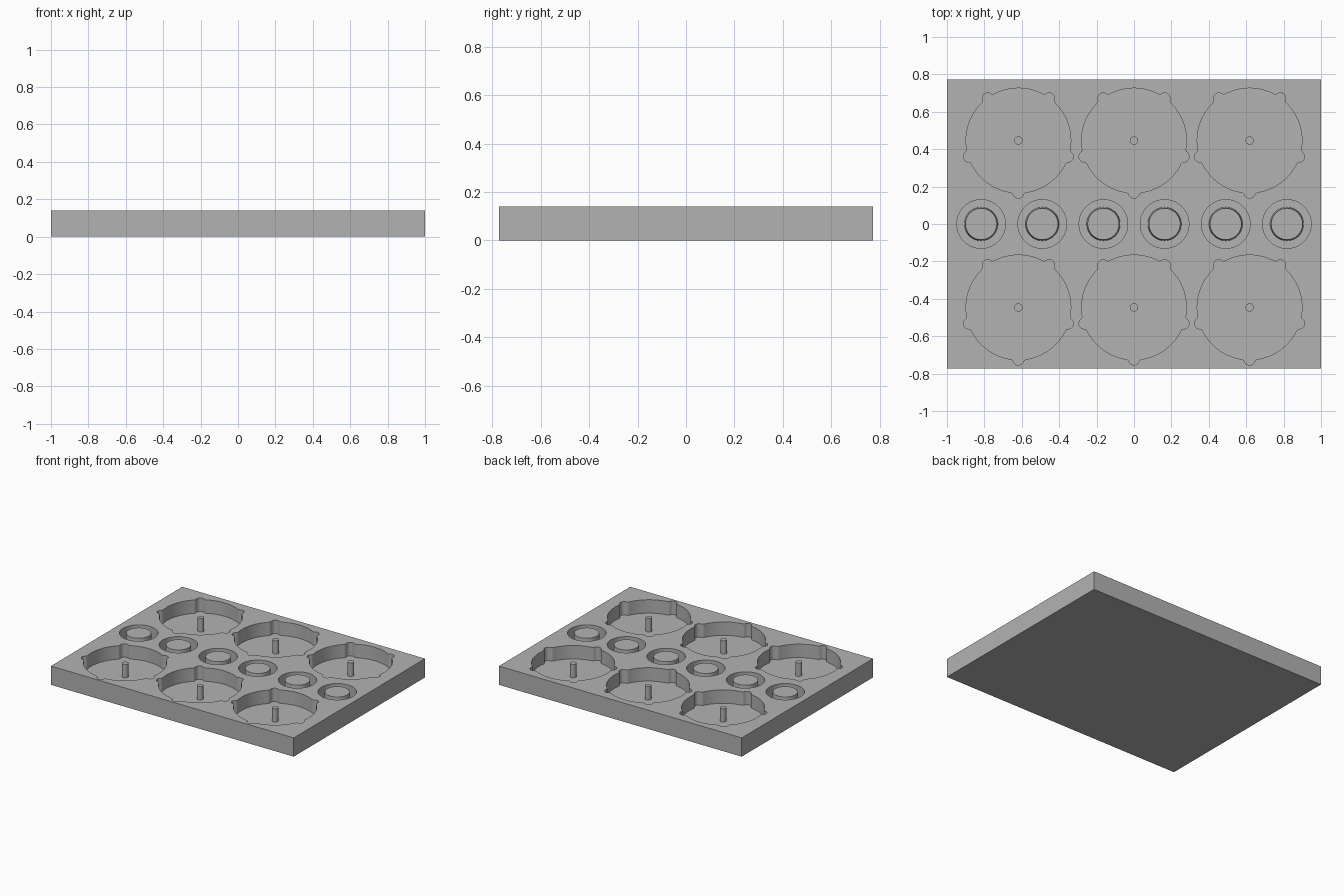
import bpy
import bmesh
from math import cos, sin, pi, sqrt, radians

cube = bpy.data.objects.get("Cube")
if cube:
    bpy.data.objects.remove(cube, do_unlink=True)

WIDTH, DEPTH, HEIGHT = 2.0, 1.545, 0.14
FLOOR = 0.04          # bottom of the pockets and ring grooves
POCKET_R, LOBE_R = 0.28, 0.028

grey = bpy.data.materials.new("plain_grey")
grey.use_nodes = True
grey.diffuse_color = (0.45, 0.45, 0.45, 1)
grey.node_tree.nodes["Principled BSDF"].inputs["Base Color"].default_value = grey.diffuse_color


def prism(name, bottom, top, z0, z1, x=0, y=0):
    """Closed solid between two matching outlines."""
    bm = bmesh.new()
    low = [bm.verts.new((px, py, z0)) for px, py in bottom]
    high = [bm.verts.new((px, py, z1)) for px, py in top]
    n = len(low)
    bm.faces.new(low[::-1])
    bm.faces.new(high)
    for i in range(n):
        j = (i + 1) % n
        bm.faces.new((low[i], low[j], high[j], high[i]))
    mesh = bpy.data.meshes.new(name)
    bm.to_mesh(mesh)
    bm.free()
    mesh.materials.append(grey)
    obj = bpy.data.objects.new(name, mesh)
    obj.location = (x, y, 0)
    bpy.context.collection.objects.link(obj)
    return obj


def circle(r, n=64):
    return [(r * cos(2 * pi * i / n), r * sin(2 * pi * i / n)) for i in range(n)]


def lobed_outline(n=360):
    """Circle with five small rounded notches, one pointing to the front."""
    pts = []
    step = 2 * pi / 5
    for i in range(n):
        a = 2 * pi * i / n
        off = (a + pi / 2 + step / 2) % step - step / 2
        side = abs(off) * POCKET_R
        bump = sqrt(max(LOBE_R ** 2 - side ** 2, 0))
        flare = 0.006 * max(0, 1 - max(side - LOBE_R, 0) / 0.014) ** 2
        r = POCKET_R + max(bump, flare)
        pts.append((r * cos(a), r * sin(a)))
    return pts


def smooth(obj):
    bpy.ops.object.select_all(action='DESELECT')
    obj.select_set(True)
    bpy.context.view_layer.objects.active = obj
    bpy.ops.object.shade_smooth_by_angle(angle=radians(30))


# Tray block
hw, hd = WIDTH / 2, DEPTH / 2
corners = [(-hw, -hd), (hw, -hd), (hw, hd), (-hw, hd)]
tray = prism("tray", corners, corners, 0, HEIGHT)

pocket_spots = [(x, y) for y in (-0.446, 0.446) for x in (-0.618, 0, 0.618)]
ring_spots = [((i - 2.5) * 0.327, 0) for i in range(6)]

# Cutters for the lobed pockets and the round recesses
lobed, recess = lobed_outline(), circle(0.13, 96)
cutters = [prism("pocket_cutter", lobed, lobed, FLOOR, HEIGHT + 0.1, x, y)
           for x, y in pocket_spots]
cutters += [prism("ring_cutter", recess, recess, FLOOR, HEIGHT + 0.1, x, y)
            for x, y in ring_spots]

for cutter in cutters:
    cut = tray.modifiers.new("cut", 'BOOLEAN')
    cut.operation = 'DIFFERENCE'
    cut.solver = 'EXACT'
    cut.object = cutter
    bpy.context.view_layer.objects.active = tray
    bpy.ops.object.modifier_apply(modifier=cut.name)
for cutter in cutters:
    bpy.data.objects.remove(cutter, do_unlink=True)
smooth(tray)

# Centre pins of the pockets
for x, y in pocket_spots:
    smooth(prism("pocket_pin", circle(0.022, 32), circle(0.022, 32),
                 FLOOR - 0.005, HEIGHT, x, y))

# Slightly tapered hubs inside the round recesses
for x, y in ring_spots:
    smooth(prism("ring_hub", circle(0.09), circle(0.084),
                 FLOOR - 0.005, HEIGHT, x, y))
